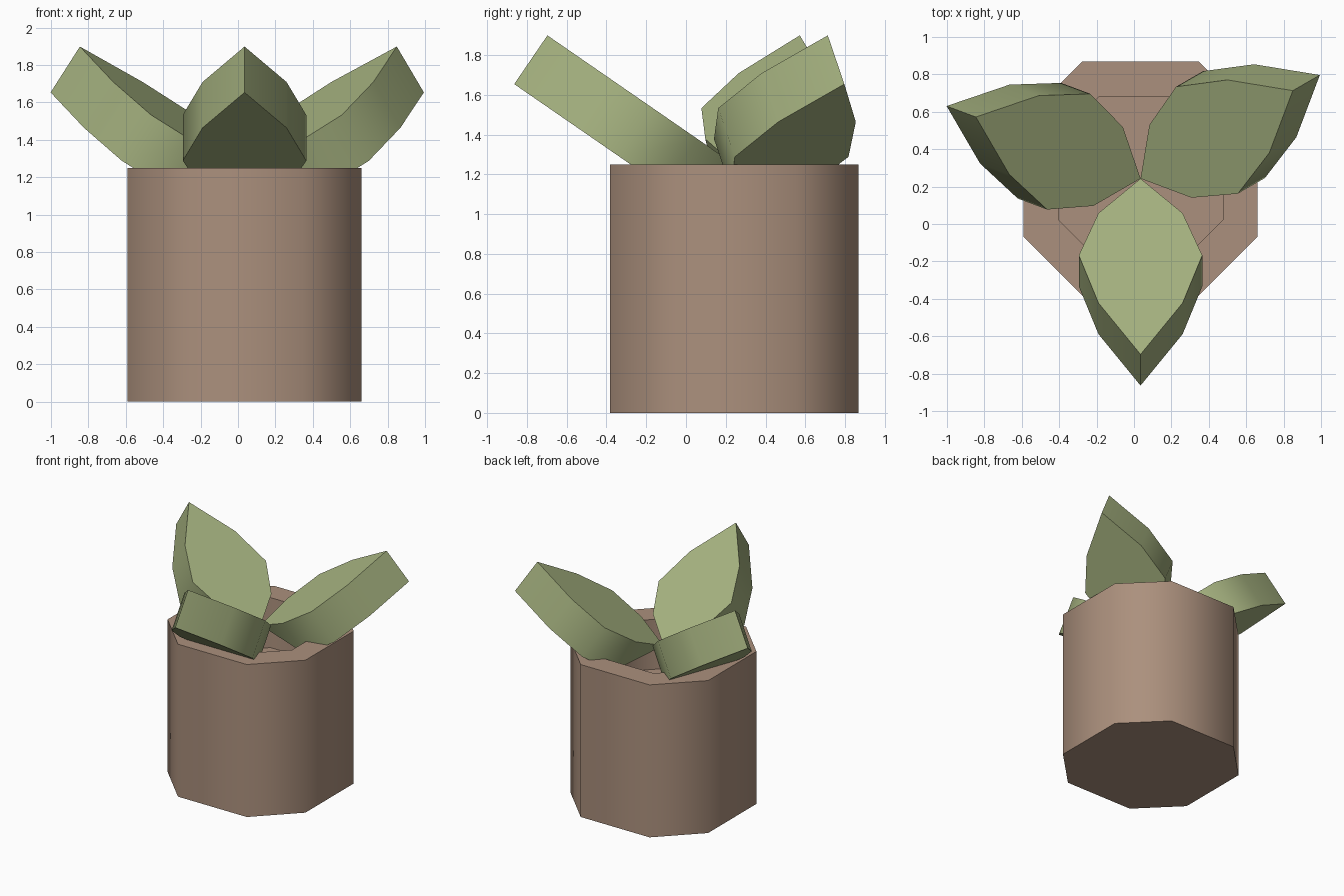
import bpy
import bmesh
from math import radians
from mathutils import Matrix, Vector

cube = bpy.data.objects.get("Cube")
if cube:
    bpy.data.objects.remove(cube, do_unlink=True)

CENTRE = Vector((0.035, 0.243, 0))
POT_TOP = 1.25


def make_material(name, colour):
    mat = bpy.data.materials.new(name)
    mat.use_nodes = True
    mat.diffuse_color = (*colour, 1)
    mat.node_tree.nodes["Principled BSDF"].inputs["Base Color"].default_value = (*colour, 1)
    return mat


def finish(bm, name, mat, angle):
    bmesh.ops.recalc_face_normals(bm, faces=bm.faces)
    mesh = bpy.data.meshes.new(name)
    bm.to_mesh(mesh)
    bm.free()
    mesh.materials.append(mat)
    obj = bpy.data.objects.new(name, mesh)
    obj.location = CENTRE
    bpy.context.collection.objects.link(obj)
    bpy.ops.object.select_all(action="DESELECT")
    obj.select_set(True)
    bpy.context.view_layer.objects.active = obj
    bpy.ops.object.shade_smooth_by_angle(angle=radians(angle))
    return obj


def octagon(bm, half, z):
    """Square ring with its corners cut halfway along each side."""
    s = half / 2
    outline = [(half, -s), (half, s), (s, half), (-s, half),
               (-half, s), (-half, -s), (-s, -half), (s, -half)]
    return [bm.verts.new((x, y, z)) for x, y in outline]


def bridge(bm, a, b):
    for i in range(len(a)):
        j = (i + 1) % len(a)
        bm.faces.new((a[i], a[j], b[j], b[i]))


clay = make_material("clay brown", (0.41, 0.28, 0.205))
green = make_material("leaf green", (0.37, 0.435, 0.21))

# Pot: outer wall, rim, inner wall and sunken floor
bm = bmesh.new()
rings = [octagon(bm, half, z) for half, z in
         ((0.625, 0), (0.625, POT_TOP), (0.44, POT_TOP), (0.44, 0.84))]
for lower, upper in zip(rings, rings[1:]):
    bridge(bm, lower, upper)
bm.faces.new(rings[0])
bm.faces.new(rings[-1])
finish(bm, "pot", clay, 50)


# Leaf: sloping thick blade that closes to a point at its base
def make_leaf(name, turn):
    bm = bmesh.new()
    stations = [(0.225, 0.185), (0.33, 0.41), (0.225, 0.665), (0, 0.94)]
    half = [(x, -d, POT_TOP + 0.69 * d) for x, d in stations]
    outline = half + [(-x, y, z) for x, y, z in reversed(half[:-1])]
    drop = Vector((0, -0.167, -0.245))
    base = bm.verts.new((0, 0, POT_TOP))
    top = [bm.verts.new(p) for p in outline]
    under = [bm.verts.new(Vector(p) + drop) for p in outline]
    bm.faces.new([base] + top)
    bm.faces.new(under)
    for i in range(len(top) - 1):
        bm.faces.new((top[i], top[i + 1], under[i + 1], under[i]))
    bm.faces.new((base, top[0], under[0]))
    bm.faces.new((base, under[-1], top[-1]))
    bm.faces.new((base, under[0], under[-1]))
    bm.transform(Matrix.Rotation(radians(turn), 4, "Z"))
    finish(bm, name, green, 50)


for leaf_name, turn in (("front_leaf", 0), ("left_leaf", 120), ("right_leaf", -110.5)):
    make_leaf(leaf_name, turn)
